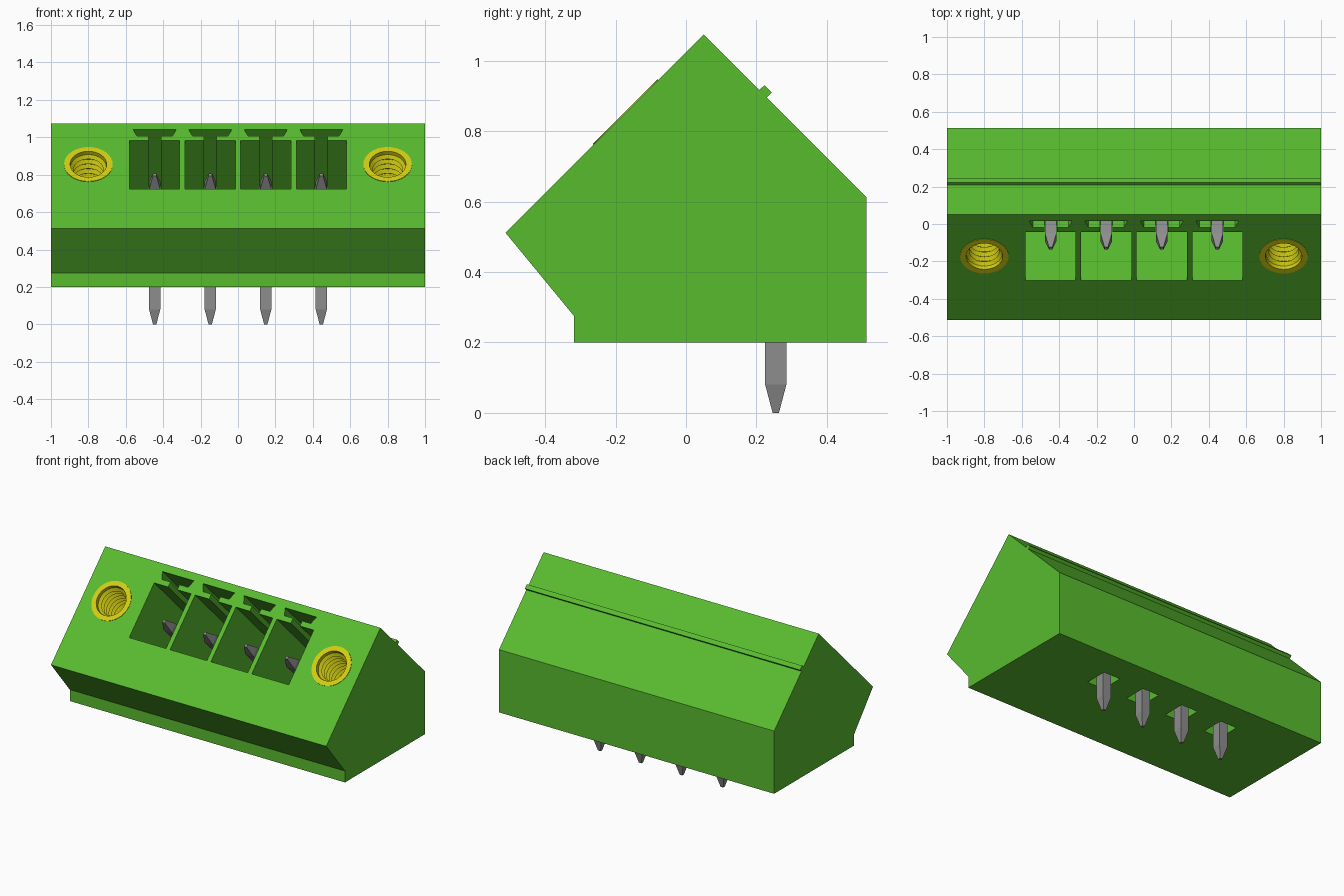
import bpy, bmesh, math
from mathutils import Vector, Matrix

if "Cube" in bpy.data.objects:
    bpy.data.objects.remove(bpy.data.objects["Cube"])


def material(name, rgb, metallic=0.0):
    m = bpy.data.materials.new(name)
    m.use_nodes = True
    m.diffuse_color = (*rgb, 1)
    m.node_tree.nodes["Principled BSDF"].inputs["Base Color"].default_value = (*rgb, 1)
    return m


GREEN = material("green plastic", (0.098, 0.50, 0.028))
YELLOW = material("yellow brass", (0.64, 0.61, 0.006))
GREY = material("grey metal", (0.27, 0.27, 0.27))

FACE = 1.025                       # sloped front face: z = y + FACE
PIN_X = [(i - 1.5) * 0.297 for i in range(4)]
INWARD = Vector((0, 1, -1))        # direction into the sloped face


def make_object(name, bm, mat):
    bmesh.ops.recalc_face_normals(bm, faces=bm.faces)
    mesh = bpy.data.meshes.new(name)
    bm.to_mesh(mesh)
    bm.free()
    mesh.materials.append(mat)
    ob = bpy.data.objects.new(name, mesh)
    bpy.context.collection.objects.link(ob)
    return ob


def skin(bm, rings):
    """Join rings of points into a closed tube with end caps."""
    loops = [[bm.verts.new(p) for p in r] for r in rings]
    for a, b in zip(loops, loops[1:]):
        for i in range(len(a)):
            j = (i + 1) % len(a)
            bm.faces.new((a[i], a[j], b[j], b[i]))
    bm.faces.new(loops[0])
    bm.faces.new(loops[-1])


def prism(bm, points, offset):
    pts = [Vector(p) for p in points]
    skin(bm, [pts, [p + Vector(offset) for p in pts]])


# Housing: side profile pulled along x
profile = [(-0.513, 0.512), (0.05, 1.075), (0.513, 0.612),
           (0.513, 0.2), (-0.318, 0.2), (-0.318, 0.275)]
bm = bmesh.new()
prism(bm, [(-1, y, z) for y, z in profile], (2, 0, 0))
housing = make_object("housing", bm, GREEN)

# Cutter: keyed sockets, screw holes and pin holes underneath
bm = bmesh.new()
half_key = [(0.134, -0.302), (0.134, -0.042), (0.033, -0.042),
            (0.033, -0.018), (0.095, -0.018), (0.115, 0.016)]
key = half_key + [(-x, y) for x, y in reversed(half_key)]
for cx in PIN_X:
    prism(bm, [Vector((cx + x, y, y + FACE)) - INWARD * 0.05 for x, y in key],
          INWARD * 0.35)
    prism(bm, [(cx + sx * 0.06, 0.255 + sy * 0.075, 0.15)
               for sx, sy in ((-1, -1), (1, -1), (1, 1), (-1, 1))], (0, 0, 0.13))
tilt = Matrix.Rotation(math.radians(45), 4, "X")
SCREWS = [Vector((s * 0.8, -0.171, FACE - 0.171)) for s in (-1, 1)]
for p in SCREWS:
    bmesh.ops.create_cone(bm, cap_ends=True, segments=32, radius1=0.11, radius2=0.11,
                          depth=0.8, matrix=Matrix.Translation(p) @ tilt)
cutter = make_object("cutter", bm, GREEN)
cutter.hide_render = True
mod = housing.modifiers.new("openings", "BOOLEAN")
mod.operation = "DIFFERENCE"
mod.solver = "EXACT"
mod.object = cutter
bpy.context.view_layer.objects.active = housing
bpy.ops.object.modifier_apply(modifier=mod.name)
bpy.data.objects.remove(cutter)

# Latch rib along the back slope
bm = bmesh.new()
rib = [(0.203, 0.912), (0.223, 0.931), (0.244, 0.910), (0.224, 0.891)]
prism(bm, [(-1, y, z) for y, z in rib], (2, 0, 0))
make_object("latch_rib", bm, GREEN)

# Threaded inserts: flat rim and zigzag thread turned around the screw axis
outline = [(0.13, -0.004), (0.13, 0.003), (0.098, 0.003)]
for i in range(9):
    top = -0.02 - i * 0.036
    outline += [(0.096, top), (0.08, top - 0.018)]
outline.append((0.08, -0.36))
for side, p in zip(("right", "left"), SCREWS):
    bm = bmesh.new()
    loops = [[bm.verts.new((r * math.cos(a), r * math.sin(a), h))
              for a in (math.tau * k / 32 for k in range(32))] for r, h in outline]
    for a, b in zip(loops, loops[1:]):
        for i in range(32):
            j = (i + 1) % 32
            bm.faces.new((a[i], a[j], b[j], b[i]))
    bm.faces.new(loops[-1])
    bmesh.ops.transform(bm, matrix=Matrix.Translation(p) @ tilt, verts=bm.verts)
    insert = make_object("threaded_insert_" + side, bm, YELLOW)
    # The open shell must face outward at its rim and inward in its bore
    rim = max(insert.data.polygons, key=lambda f: f.center.z - f.center.y)
    if rim.normal.dot(INWARD) > 0:
        insert.data.flip_normals()
    bpy.ops.object.select_all(action="DESELECT")
    insert.select_set(True)
    bpy.context.view_layer.objects.active = insert
    bpy.ops.object.shade_smooth_by_angle(angle=math.radians(25))

# Bent square pins, tapered at both ends: centre, cross direction, half width
d = math.sqrt(0.5)
stations = [((0.255, 0.0), (1, 0), 0.009), ((0.255, 0.08), (1, 0), 0.03),
            ((0.255, 0.415), (1, math.tan(math.pi / 8)), 0.03),
            ((-0.073, 0.743), (d, d), 0.03), ((-0.13, 0.80), (d, d), 0.009)]
for n, cx in enumerate(PIN_X, 1):
    bm = bmesh.new()
    skin(bm, [[(cx + sx * w, y + sy * w * ay, z + sy * w * az)
               for sx, sy in ((-1, -1), (1, -1), (1, 1), (-1, 1))]
              for (y, z), (ay, az), w in stations])
    make_object(f"contact_pin_{n}", bm, GREY)
